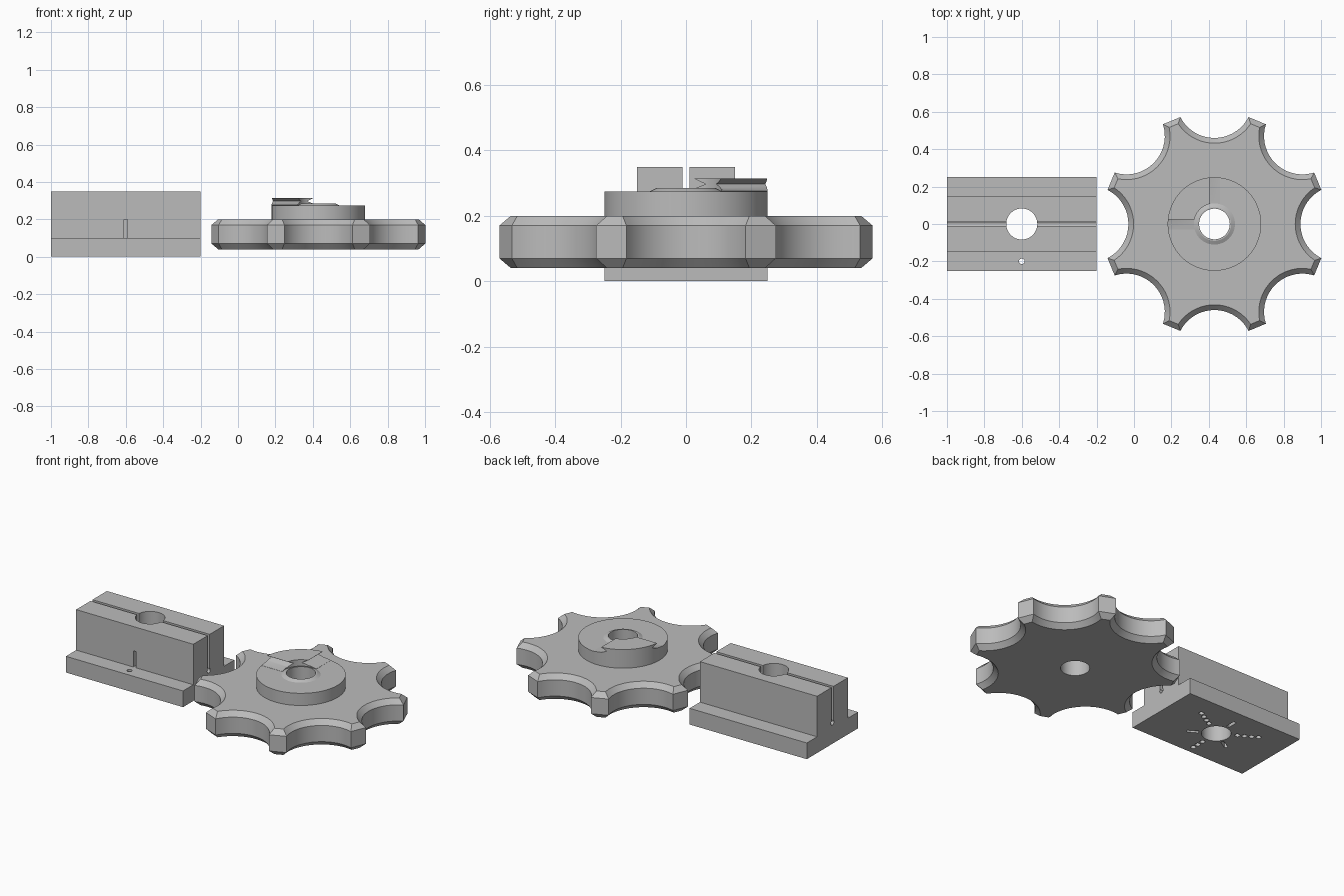
import bpy, bmesh, math
from mathutils import Matrix, Vector

cube = bpy.data.objects.get("Cube")
if cube:
    bpy.data.objects.remove(cube, do_unlink=True)

grey = bpy.data.materials.new("machined grey")
grey.use_nodes = True
COLOUR = (0.5, 0.5, 0.5, 1)
grey.diffuse_color = COLOUR
grey.node_tree.nodes["Principled BSDF"].inputs["Base Color"].default_value = COLOUR


def loft(name, rings):
    """Closed solid through rings of equal point count."""
    bm = bmesh.new()
    loops = [[bm.verts.new(p) for p in ring] for ring in rings]
    n = len(loops[0])
    for a, b in zip(loops, loops[1:]):
        for i in range(n):
            j = (i + 1) % n
            bm.faces.new((a[i], a[j], b[j], b[i]))
    bm.faces.new(loops[0][::-1])
    bm.faces.new(loops[-1])
    bmesh.ops.recalc_face_normals(bm, faces=bm.faces)
    mesh = bpy.data.meshes.new(name)
    bm.to_mesh(mesh)
    bm.free()
    obj = bpy.data.objects.new(name, mesh)
    bpy.context.collection.objects.link(obj)
    mesh.materials.append(grey)
    return obj


def prism_x(name, yz, x0, x1):
    return loft(name, [[(x, y, z) for y, z in yz] for x in (x0, x1)])


def box(name, x0, x1, y0, y1, z0, z1):
    return prism_x(name, [(y0, z0), (y1, z0), (y1, z1), (y0, z1)], x0, x1)


def turned(name, centre, profile, n=64):
    """Round solid from (radius, z) pairs."""
    cx, cy = centre
    turn = [2 * math.pi * i / n for i in range(n)]
    return loft(name, [[(cx + r * math.cos(a), cy + r * math.sin(a), z) for a in turn]
                       for r, z in profile])


def combine(obj, tool, operation="DIFFERENCE"):
    """Bake one boolean and discard the tool."""
    mod = obj.modifiers.new("cut", "BOOLEAN")
    mod.object, mod.operation, mod.solver = tool, operation, "EXACT"
    bpy.context.view_layer.update()
    deps = bpy.context.evaluated_depsgraph_get()
    mesh = bpy.data.meshes.new_from_object(obj.evaluated_get(deps))
    obj.modifiers.clear()
    obj.data = mesh
    bpy.data.objects.remove(tool, do_unlink=True)


# Slotted block: inverted T section
BX = -0.6
half = [(0.25, 0), (0.25, 0.1), (0.15, 0.1), (0.15, 0.35)]
section = half + [(-y, z) for y, z in reversed(half)]
block = prism_x("slotted_block", section, -1, -0.2)

# Clamping slit with a round relief along its foot
combine(block, box("slit", -1.1, -0.1, -0.01, 0.01, 0.13, 0.4))
relief = [(0.015 * math.cos(i * math.pi / 8), 0.13 + 0.015 * math.sin(i * math.pi / 8))
          for i in range(16)]
combine(block, prism_x("relief", relief, -1.1, -0.1))

# Main bore, front pin hole and front groove
combine(block, turned("bore", (BX, 0), [(0.083, -0.1), (0.083, 0.5)]))
combine(block, turned("pin_hole", (BX, -0.2), [(0.015, -0.1), (0.015, 0.2)], 16))
combine(block, box("front_groove", BX - 0.01, BX + 0.01, -0.2, -0.06, 0.1, 0.2))

# Three rows of drilled dimples and three radial slots underneath
for k in range(3):
    row = math.radians(30 + 120 * k)
    for r in (0.12, 0.16, 0.2, 0.24):
        if k == 2 and r > 0.18:
            continue
        spot = (BX + r * math.cos(row), r * math.sin(row))
        combine(block, turned("dimple", spot, [(0.015, -0.05), (0.015, 0.03)], 16))
    slot = box("key_slot", 0.1, 0.165, -0.01, 0.01, -0.05, 0.03)
    slot.data.transform(Matrix.Translation((BX, 0, 0)) @
                        Matrix.Rotation(row + math.pi / 3, 4, "Z"))
    combine(block, slot)

# Scalloped wheel
CX, SCALLOP_AT, LOBES, STEPS = 0.43, 0.665, 8, 18


def scallop_ring(outer, scoop, z):
    x = (SCALLOP_AT ** 2 + outer ** 2 - scoop ** 2) / (2 * SCALLOP_AT)
    y = math.sqrt(outer ** 2 - x ** 2)
    swing = math.atan2(y, SCALLOP_AT - x)
    ring = []
    for k in range(LOBES):
        spin = Matrix.Rotation(2 * math.pi * k / LOBES, 3, "Z")
        for i in range(STEPS + 1):
            t = swing * (2 * i / STEPS - 1)
            p = Vector((SCALLOP_AT - scoop * math.cos(t), scoop * math.sin(t), z))
            ring.append(spin @ p + Vector((CX, 0, 0)))
    return ring


wheel = loft("scalloped_wheel", [scallop_ring(0.57, 0.233, 0.04),
                                 scallop_ring(0.6, 0.205, 0.07),
                                 scallop_ring(0.6, 0.205, 0.17),
                                 scallop_ring(0.57, 0.233, 0.2)])

# Hub and its coned collar
hub = turned("hub", (CX, 0), [(0.25, 0.15), (0.25, 0.275)], 96)
combine(wheel, hub, "UNION")
collar = turned("collar", (CX, 0), [(0.11, 0.25), (0.11, 0.275), (0.09, 0.285)])
combine(wheel, collar, "UNION")
combine(wheel, turned("wheel_bore", (CX, 0), [(0.082, -0.1), (0.082, 0.5)]))

# Raised quarter step with notched radial ends
step = turned("quarter_step", (CX, 0), [(0.25, 0.262), (0.25, 0.315)], 96)
combine(step, turned("step_bore", (CX, 0), [(0.11, 0.2), (0.11, 0.4)]))
notch = [(-0.03, 0.25), (-0.03, 0.276), (0.025, 0.283), (0.06, 0.297),
         (0.025, 0.314), (0.025, 0.35), (0.4, 0.35), (0.4, 0.25)]
for flip in (False, True):
    side = [[(CX - y, -x, z) if flip else (CX + x, y, z) for y, z in notch]
            for x in (-0.5, 0.5)]
    combine(step, loft("step_side", side), "INTERSECT")

# Smooth round walls, crisp edges
for obj in (block, wheel, step):
    bpy.ops.object.select_all(action="DESELECT")
    obj.select_set(True)
    bpy.context.view_layer.objects.active = obj
    bpy.ops.object.shade_smooth_by_angle(angle=math.radians(25))
